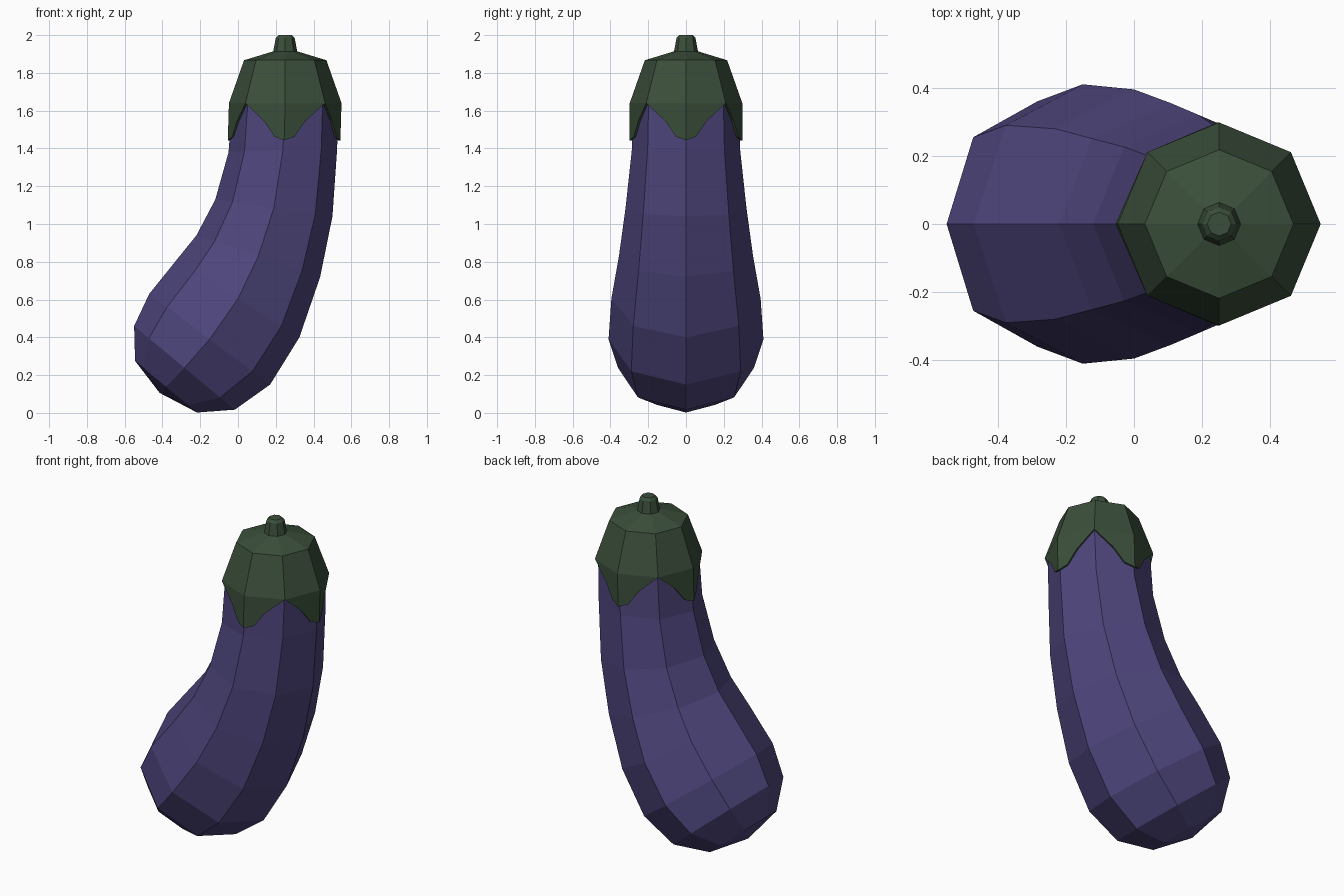
import bpy, bmesh
from math import cos, sin, pi, hypot
from mathutils import Vector

if "Cube" in bpy.data.objects:
    bpy.data.objects.remove(bpy.data.objects["Cube"])


def material(name, rgb):
    m = bpy.data.materials.new(name)
    m.diffuse_color = (*rgb, 1)
    m.use_nodes = True
    m.node_tree.nodes["Principled BSDF"].inputs["Base Color"].default_value = m.diffuse_color
    return m


def finish(bm, name, mat):
    bmesh.ops.recalc_face_normals(bm, faces=bm.faces)
    me = bpy.data.meshes.new(name)
    bm.to_mesh(me)
    bm.free()
    me.materials.append(mat)
    ob = bpy.data.objects.new(name, me)
    bpy.context.collection.objects.link(ob)
    return ob


def ring(bm, left, right, half_y=None):
    """Eight-sided ring spanning two points in the xz plane."""
    (x0, z0), (x1, z1) = left, right
    ux, uz = (x1 - x0) / 2, (z1 - z0) / 2
    ry = half_y or hypot(ux, uz)
    return [bm.verts.new(((x0 + x1) / 2 + ux * cos(i * pi / 4),
                          ry * sin(i * pi / 4),
                          (z0 + z1) / 2 + uz * cos(i * pi / 4))) for i in range(8)]


def level(bm, x, z, r):
    return ring(bm, (x - r, z), (x + r, z))


def bridge(bm, rings):
    for a, b in zip(rings, rings[1:]):
        for i in range(8):
            j = (i + 1) % 8
            bm.faces.new((a[i], a[j], b[j], b[i]))


purple = material("purple_skin", (0.075, 0.06, 0.2))
green = material("green_cap", (0.043, 0.077, 0.043))

# Curved body: left and right ends of each ring, half depth
sections = [
    ((0.06, 1.83), (0.44, 1.83), 0.19),
    ((-0.03, 1.64), (0.53, 1.64), 0.28),
    ((-0.05, 1.38), (0.525, 1.40), 0.287),
    ((-0.12, 1.13), (0.50, 1.04), 0.32),
    ((-0.22, 0.94), (0.435, 0.72), 0.355),
    ((-0.325, 0.81), (0.325, 0.40), 0.395),
    ((-0.47, 0.63), (0.17, 0.15), 0.41),
    ((-0.55, 0.46), (-0.017, 0.017), 0.36),
    ((-0.545, 0.275), (-0.217, 0.002), 0.215),
]
bm = bmesh.new()
rings = [ring(bm, *s) for s in sections]
bridge(bm, rings)
bm.faces.new(rings[0])
tip = bm.verts.new((-0.415, 0, 0.106))
for i in range(8):
    bm.faces.new((rings[-1][i], rings[-1][(i + 1) % 8], tip))
finish(bm, "body", purple)

# Leafy cap with four pointed lobes
bm = bmesh.new()
rings = [level(bm, 0.25, 1.915, 0.06), level(bm, 0.25, 1.867, 0.218),
         level(bm, 0.25, 1.64, 0.298)]
bridge(bm, rings)
bm.faces.new(rings[0])
hem = rings[-1]
for k in range(0, 8, 2):
    low = hem[k].co + Vector((-0.006, 0, -0.197))
    point = bm.verts.new(low)
    for s in (1, -1):
        notch = hem[(k + s) % 8]
        edge = []
        for t, z in ((0.25, 1.462), (0.52, 1.545)):
            p = low.lerp(notch.co, t)
            p.z = z
            edge.append(bm.verts.new(p))
        bm.faces.new((hem[k], point, *edge, notch))
cap = finish(bm, "cap", green)
mod = cap.modifiers.new("thickness", "SOLIDIFY")
mod.thickness = 0.012
mod.offset = -1

# Short stem
bm = bmesh.new()
rings = [level(bm, 0.25, 1.90, 0.066), level(bm, 0.25, 1.985, 0.05),
         level(bm, 0.25, 2.0, 0.035)]
bridge(bm, rings)
bm.faces.new(rings[0])
bm.faces.new(rings[-1])
finish(bm, "stem", green)
